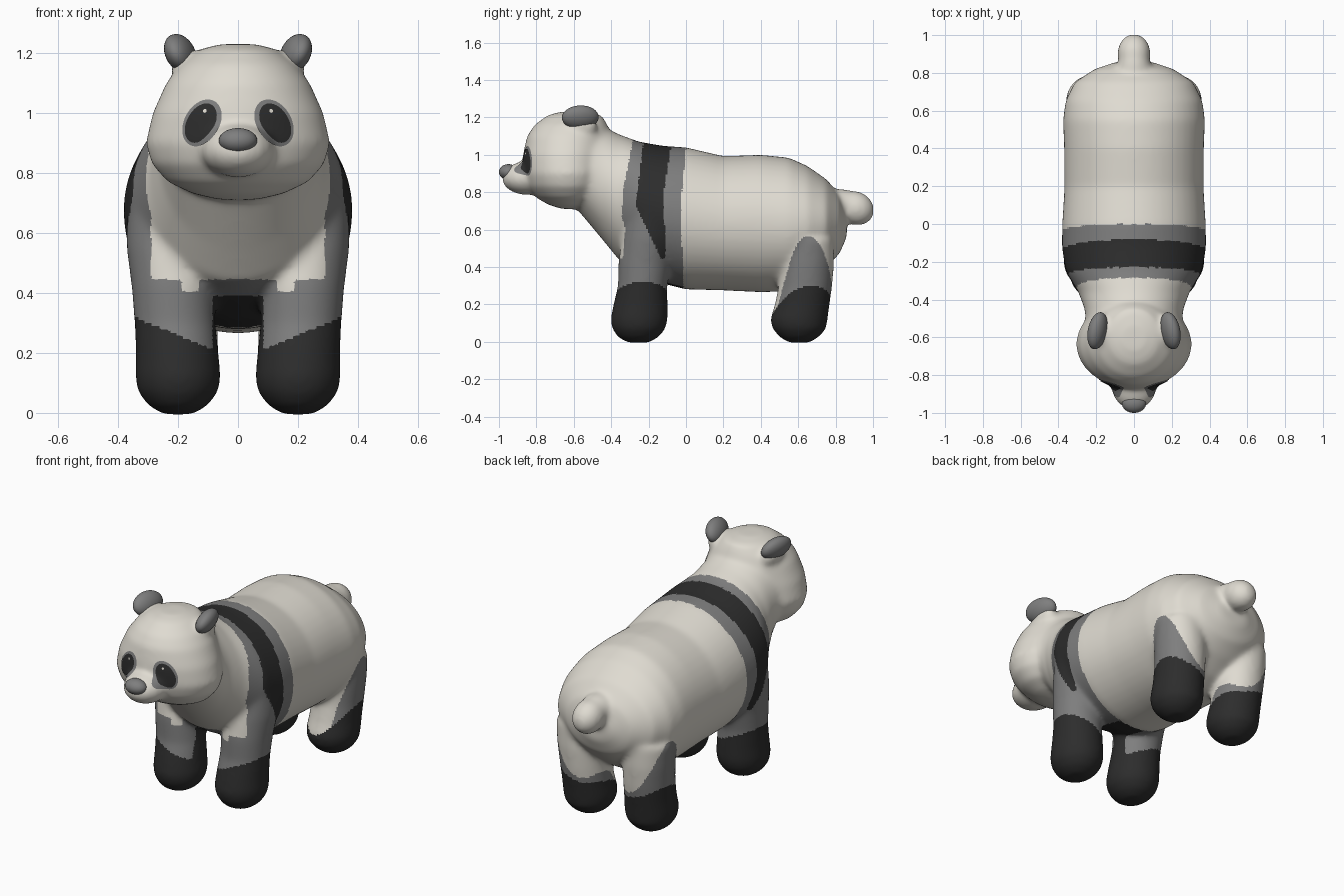
import bpy, bmesh
from math import sin, cos, pi
from mathutils import Matrix, Vector
from mathutils.bvhtree import BVHTree

if "Cube" in bpy.data.objects:
    bpy.data.objects.remove(bpy.data.objects["Cube"])


def material(name, rgb):
    m = bpy.data.materials.new(name)
    m.use_nodes = True
    m.diffuse_color = (*rgb, 1)
    bsdf = m.node_tree.nodes["Principled BSDF"]
    bsdf.inputs["Base Color"].default_value = (*rgb, 1)
    bsdf.inputs["Roughness"].default_value = 0.8
    return m


CREAM = material("cream fur", (0.74, 0.71, 0.64))
GREY = material("grey fur", (0.21, 0.21, 0.21))
BLACK = material("black fur", (0.026, 0.026, 0.026))


def make_object(name, bm, *mats):
    bmesh.ops.recalc_face_normals(bm, faces=bm.faces)
    mesh = bpy.data.meshes.new(name)
    bm.to_mesh(mesh)
    bm.free()
    for m in mats:
        mesh.materials.append(m)
    for p in mesh.polygons:
        p.use_smooth = True
    ob = bpy.data.objects.new(name, mesh)
    bpy.context.collection.objects.link(ob)
    return ob


def loft(bm, rings, sides=48):
    """Closed tube through elliptical rings given as (centre, axis u, axis v)."""
    loops = []
    for c, u, v in rings:
        c, u, v = Vector(c), Vector(u), Vector(v)
        angles = [2 * pi * i / sides for i in range(sides)]
        loops.append([bm.verts.new(c + u * cos(a) + v * sin(a)) for a in angles])
    for a, b in zip(loops, loops[1:]):
        for i in range(sides):
            j = (i + 1) % sides
            bm.faces.new((a[i], a[j], b[j], b[i]))
    bm.faces.new(loops[0])
    bm.faces.new(loops[-1])


def upright(bm, rows, side=1):
    """Loft upwards through rows of (z, centre x, half width, front y, back y)."""
    loft(bm, [((side * x, (f + b) / 2, z), (w, 0, 0), (0, (b - f) / 2, 0))
              for z, x, w, f, b in rows])


def ellipsoid(bm, centre, radii, turn=Matrix()):
    m = Matrix.Translation(centre) @ turn @ Matrix.Diagonal((*radii, 1))
    bmesh.ops.create_uvsphere(bm, u_segments=32, v_segments=20, radius=1, matrix=m)


# Trunk and neck: y, top z, bottom z, half width
bm = bmesh.new()
trunk = [(-.66, 1.15, .80, .20), (-.55, 1.19, .67, .25), (-.45, 1.155, .55, .262),
         (-.36, 1.11, .44, .295), (-.25, 1.07, .37, .362), (-.12, 1.048, .31, .382),
         (0, 1.04, .28, .38), (.2, .993, .275, .368), (.4, 1.0, .265, .37),
         (.55, .985, .27, .376), (.65, .94, .32, .363), (.75, .87, .40, .315),
         (.82, .79, .47, .21), (.86, .69, .56, .09)]
loft(bm, [((0, y, (t + b) / 2), (w, 0, 0), (0, 0, (t - b) / 2)) for y, t, b, w in trunk])

# Head and muzzle
upright(bm, [(1.23, 0, .06, -.67, -.54), (1.212, 0, .13, -.74, -.45),
             (1.16, 0, .195, -.81, -.42), (1.1, 0, .24, -.85, -.40),
             (1.0, 0, .285, -.872, -.40), (.9, 0, .308, -.872, -.40),
             (.83, 0, .288, -.85, -.42), (.77, 0, .235, -.80, -.46),
             (.73, 0, .15, -.73, -.52), (.71, 0, .06, -.66, -.58)])
ellipsoid(bm, (0, -.85, .875), (.122, .135, .09))

# Tail
ellipsoid(bm, (0, .905, .715), (.088, .105, .09), Matrix.Rotation(-.5, 4, 'X'))
ellipsoid(bm, (0, .83, .73), (.09, .1, .088))

# Legs and ear roots
front_leg = [(-.005, .2, .05, -.31, -.20), (.025, .2, .10, -.365, -.145),
             (.07, .2, .134, -.395, -.11), (.12, .2, .143, -.404, -.097),
             (.2, .203, .138, -.388, -.098), (.3, .21, .135, -.364, -.10),
             (.42, .217, .138, -.362, -.08), (.55, .23, .142, -.345, -.05),
             (.68, .25, .122, -.32, -.05)]
hind_leg = [(-.005, .2, .05, .55, .66), (.025, .2, .10, .50, .71),
            (.07, .2, .134, .462, .75), (.12, .2, .143, .45, .757),
            (.2, .203, .138, .475, .768), (.3, .207, .138, .495, .782),
            (.42, .212, .143, .505, .792), (.55, .22, .14, .52, .79)]
for s in (1, -1):
    upright(bm, front_leg, s)
    upright(bm, hind_leg, s)
    ellipsoid(bm, (s * .172, -.56, 1.155), (.05, .088, .06))

# Fuse everything into one smooth skin
rough = make_object("rough_skin", bm)
remesh = rough.modifiers.new("Fuse", 'REMESH')
remesh.mode = 'VOXEL'
remesh.voxel_size = 0.0105
soften = rough.modifiers.new("Soften", 'SMOOTH')
soften.factor = 0.5
soften.iterations = 30
deps = bpy.context.evaluated_depsgraph_get()
bm = bmesh.new()
bm.from_mesh(bpy.data.meshes.new_from_object(rough.evaluated_get(deps)))
bpy.data.objects.remove(rough)


def edge(z, points):
    """Marking edge: y at height z along (z, y) points listed from the top down."""
    if z >= points[0][0]:
        return points[0][1]
    for (z1, y1), (z2, y2) in zip(points, points[1:]):
        if z >= z2:
            return y1 + (y2 - y1) * (z1 - z) / (z1 - z2)
    return points[-1][1]


GREY_FRONT = [(1.07, -.285), (.8, -.338), (.6, -.345), (.42, -.37)]
GREY_BACK = [(1.04, 0), (.7, -.03), (.28, -.01)]
BLACK_FRONT = [(1.05, -.23), (.73, -.27), (.44, -.13)]
BLACK_BACK = [(1.05, -.08), (.8, -.12), (.44, -.11)]


def coat(p):
    """Fur colour index: 0 cream, 1 grey, 2 black."""
    x, y, z = abs(p.x), p.y, p.z
    if y > .4:
        if z < .29 + .3 * (x - .3) - 2.5 * (y - .68) ** 2:
            return 2
        return int(z < .21 + x - 10 * (y - .66) ** 2)
    if y > edge(z, GREY_BACK) or y < -.45:
        return 0
    if z < .2 + .42 * (x - .06) or (x < .085 and z < .39):
        return 2
    if z < (.405 if .13 < x < .19 else .445):
        return 1
    if x < .29 and z < .82 and y < -.2:
        return 0
    if z > .44 and edge(z, BLACK_FRONT) < y < edge(z, BLACK_BACK):
        return 2
    return int(y > edge(z, GREY_FRONT))


for f in bm.faces:
    f.material_index = coat(f.calc_center_median())
surface = BVHTree.FromBMesh(bm)
make_object("body", bm, CREAM, GREY, BLACK)

# Nose
bm = bmesh.new()
ellipsoid(bm, (0, -.95, .908), (.064, .05, .042))
make_object("nose", bm, GREY)


def face_plate(name, x, z, long, short, lift, mat, side):
    """Thin oval laid on the face, leaning inwards at the top."""
    bm = bmesh.new()
    rings = []
    for k in range(1, 9):
        ring = []
        for i in range(40):
            a = 2 * pi * i / 40
            u, v = long * cos(a) * k / 8, short * sin(a) * k / 8
            px, pz = x - .5 * u + .87 * v, z + .87 * u + .5 * v
            hit = surface.ray_cast(Vector((side * px, -2, pz)), Vector((0, 1, 0)))
            ring.append(bm.verts.new(hit[0] + hit[1] * lift))
        rings.append(ring)
    bm.faces.new(rings[0])
    for a, b in zip(rings, rings[1:]):
        for i in range(40):
            j = (i + 1) % 40
            bm.faces.new((a[i], a[j], b[j], b[i]))
    ob = make_object(name, bm, mat)
    if sum(p.normal.y for p in ob.data.polygons) > 0:
        ob.data.flip_normals()


# Eyes and ears
for s, label in ((1, "left"), (-1, "right")):
    face_plate(label + "_eye_patch", .119, .967, .083, .058, .003, GREY, s)
    face_plate(label + "_eye", .122, .966, .07, .045, .006, BLACK, s)
    face_plate(label + "_eye_glint", .108, 1.006, .006, .006, .008, CREAM, s)
    bm = bmesh.new()
    tilt = Matrix.Rotation(s * .2, 4, 'Z') @ Matrix.Rotation(s * .45, 4, 'Y')
    ellipsoid(bm, (s * .193, -.565, 1.2), (.047, .1, .067), tilt)
    make_object(label + "_ear", bm, GREY)
